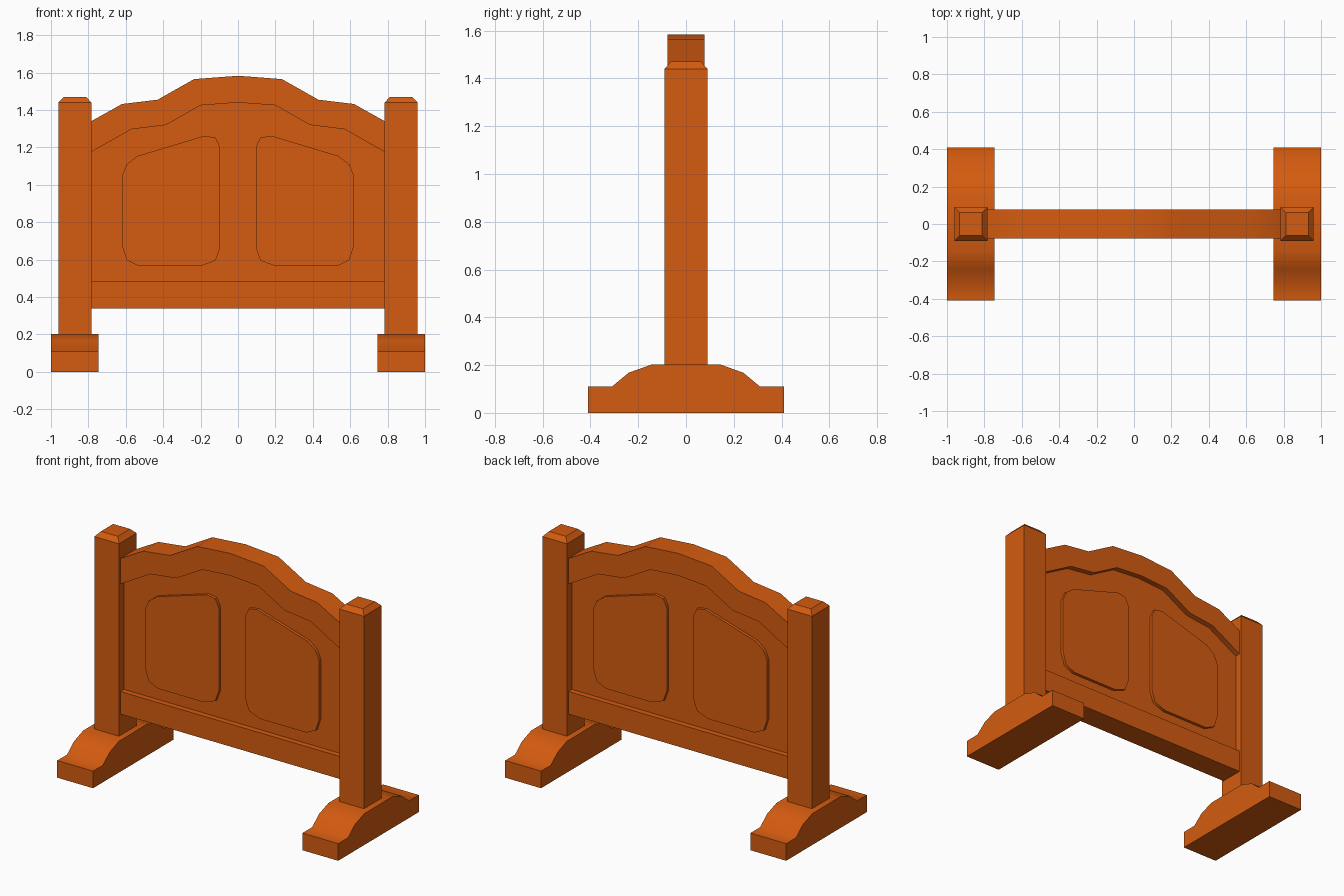
import bpy, bmesh, math

if "Cube" in bpy.data.objects:
    bpy.data.objects.remove(bpy.data.objects["Cube"])

wood = bpy.data.materials.new("orange_wood")
wood.diffuse_color = (0.66, 0.105, 0.005, 1)
wood.use_nodes = True
wood.node_tree.nodes["Principled BSDF"].inputs["Base Color"].default_value = wood.diffuse_color


def finish(bm, name, smooth=True):
    bmesh.ops.recalc_face_normals(bm, faces=bm.faces)
    me = bpy.data.meshes.new(name)
    bm.to_mesh(me)
    bm.free()
    me.materials.append(wood)
    ob = bpy.data.objects.new(name, me)
    bpy.context.collection.objects.link(ob)
    bpy.ops.object.select_all(action='DESELECT')
    ob.select_set(True)
    bpy.context.view_layer.objects.active = ob
    if smooth:
        bpy.ops.object.shade_smooth_by_angle(angle=math.radians(50))
    return ob


def extrude(name, pts, a, b, axis='y', smooth=True):
    """Extrude a 2D profile between a and b along the given axis."""
    bm = bmesh.new()
    place = (lambda u, v: (u, a, v)) if axis == 'y' else (lambda u, v: (a, u, v))
    step = (0, b - a, 0) if axis == 'y' else (b - a, 0, 0)
    face = bm.faces.new([bm.verts.new(place(u, v)) for u, v in pts])
    ext = bmesh.ops.extrude_face_region(bm, geom=[face], use_keep_orig=True)
    new = [g for g in ext['geom'] if isinstance(g, bmesh.types.BMVert)]
    bmesh.ops.translate(bm, verts=new, vec=step)
    return finish(bm, name, smooth)


def mirrored(half):
    """Complete a left half profile (ending on the centre) to the right."""
    return half + [(-u, v) for u, v in reversed(half) if u != 0]


def post(name, x):
    """Square post with a chamfered top."""
    bm = bmesh.new()
    rings = []
    for z, hx, hy in ((0.2, 0.088, 0.09), (1.44, 0.088, 0.09), (1.47, 0.06, 0.062)):
        rings.append([bm.verts.new((x + sx * hx, sy * hy, z))
                      for sx, sy in ((-1, -1), (1, -1), (1, 1), (-1, 1))])
    for lo, hi in zip(rings, rings[1:]):
        for i in range(4):
            j = (i + 1) % 4
            bm.faces.new((lo[i], lo[j], hi[j], hi[i]))
    bm.faces.new(rings[0])
    bm.faces.new(rings[-1])
    return finish(bm, name, smooth=False)


# Profiles
foot_profile = mirrored([(-0.41, 0), (-0.41, 0.11), (-0.31, 0.11),
                         (-0.24, 0.168), (-0.145, 0.202)])
upper = mirrored([(-0.785, 1.34), (-0.62, 1.432), (-0.43, 1.455),
                  (-0.235, 1.565), (0, 1.583)])
lower = mirrored([(-0.785, 1.175), (-0.57, 1.297), (-0.385, 1.32),
                  (-0.2, 1.425), (0, 1.44)])
panel = [(0.62, 1.05), (0.595, 1.11), (0.535, 1.155), (0.18, 1.262),
         (0.12, 1.253), (0.095, 1.2), (0.095, 0.665), (0.12, 0.595),
         (0.2, 0.565), (0.53, 0.565), (0.595, 0.597), (0.62, 0.675)]

# Feet and posts
for side, s in (("left", -1), ("right", 1)):
    extrude(side + "_foot", foot_profile, s * 0.745, s * 1.0, 'x')
    post(side + "_post", s * 0.872)

# Curved top rail and straight bottom rail
extrude("top_rail", upper + lower[::-1], -0.077, 0.077)
extrude("bottom_rail", [(-0.785, 0.34), (0.785, 0.34), (0.785, 0.485), (-0.785, 0.485)],
        -0.077, 0.077, smooth=False)

# Thin board between the rails
board = [(u, v + 0.02) for u, v in lower] + [(0.785, 0.46), (-0.785, 0.46)]
extrude("centre_board", board, -0.041, 0.041, smooth=False)

# Raised panels, showing on both faces of the board
for side, s in (("left", -1), ("right", 1)):
    extrude(side + "_raised_panel", [(s * u, v) for u, v in panel], -0.06, 0.06)
